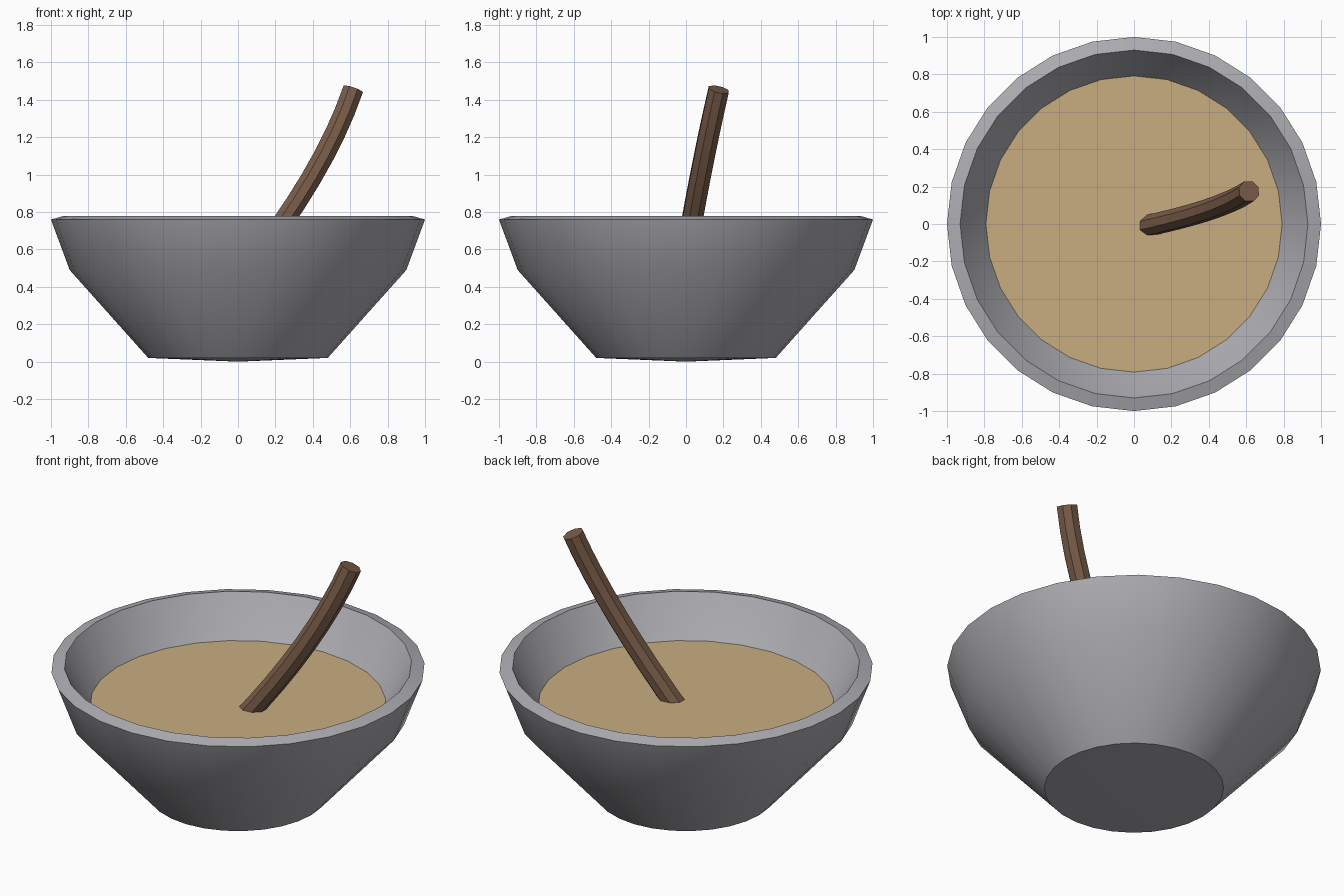
import bpy, bmesh, math
from mathutils import Vector

if "Cube" in bpy.data.objects:
    bpy.data.objects.remove(bpy.data.objects["Cube"], do_unlink=True)

SIDES = 28


def material(name, rgb):
    mat = bpy.data.materials.new(name)
    mat.use_nodes = True
    mat.diffuse_color = (*rgb, 1)
    mat.node_tree.nodes["Principled BSDF"].inputs["Base Color"].default_value = (*rgb, 1)
    return mat


def finish(name, bm, mat):
    bmesh.ops.recalc_face_normals(bm, faces=bm.faces)
    mesh = bpy.data.meshes.new(name)
    bm.to_mesh(mesh)
    bm.free()
    mesh.materials.append(mat)
    obj = bpy.data.objects.new(name, mesh)
    bpy.context.collection.objects.link(obj)
    bpy.ops.object.select_all(action='DESELECT')
    obj.select_set(True)
    bpy.context.view_layer.objects.active = obj
    bpy.ops.object.shade_smooth_by_angle(angle=math.radians(30))
    return obj


def bridge(bm, a, b):
    n = len(a)
    for i in range(n):
        j = (i + 1) % n
        bm.faces.new((a[i], a[j], b[j], b[i]))


def fan(bm, ring, centre):
    tip = bm.verts.new(centre)
    for i in range(len(ring)):
        bm.faces.new((ring[i - 1], ring[i], tip))


def circle(bm, radius, z):
    angles = [math.tau * i / SIDES for i in range(SIDES)]
    return [bm.verts.new((radius * math.cos(a), radius * math.sin(a), z)) for a in angles]


stone = material("grey stone", (0.42, 0.42, 0.45))
broth = material("tan soup", (0.58, 0.42, 0.22))
wood = material("brown wood", (0.19, 0.107, 0.065))

# Bowl: turned profile from the underside, over the rim, to the inner floor
bm = bmesh.new()
profile = [(0.48, 0.02), (0.9, 0.49), (1.0, 0.76), (0.93, 0.78), (0.79, 0.55), (0.42, 0.12)]
rings = [circle(bm, r, z) for r, z in profile]
for lower, upper in zip(rings, rings[1:]):
    bridge(bm, lower, upper)
fan(bm, rings[0], (0, 0, 0))
fan(bm, rings[-1], (0, 0, 0.1))
finish("bowl", bm, stone)

# Soup: flat disc meeting the inner wall
bm = bmesh.new()
bm.faces.new(circle(bm, 0.792, 0.553))
finish("soup", bm, broth)

# Stirring stick: octagonal section swept along a gentle bend
bm = bmesh.new()
start, bend, end = Vector((0.02, -0.02, 0.45)), Vector((0.46, 0.07, 1.0)), Vector((0.615, 0.175, 1.455))
STEPS = 8
rings = []
for s in range(STEPS + 1):
    t = s / STEPS
    point = start * (1 - t) ** 2 + bend * 2 * t * (1 - t) + end * t ** 2
    along = ((bend - start) * (1 - t) + (end - bend) * t).normalized()
    side = Vector((0, 1, 0)).cross(along).normalized()
    across = along.cross(side)
    ring = []
    for i in range(8):
        a = math.tau * (i + 0.5) / 8
        ring.append(bm.verts.new(point + 0.059 * (side * math.cos(a) + across * math.sin(a))))
    rings.append(ring)
for lower, upper in zip(rings, rings[1:]):
    bridge(bm, lower, upper)
bm.faces.new(rings[0])
bm.faces.new(rings[-1])
finish("stirring_stick", bm, wood)
